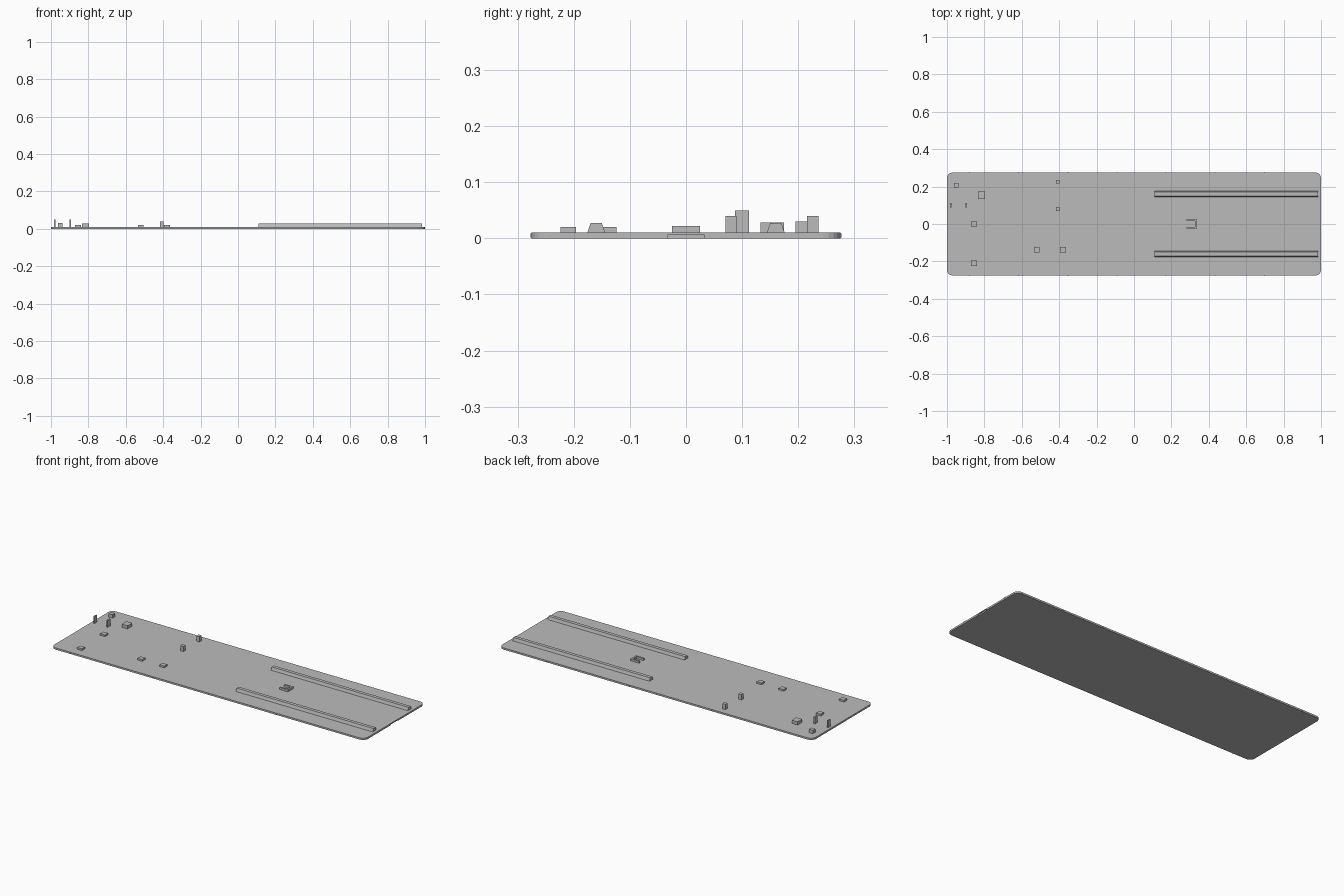
import bpy
import bmesh
from mathutils import Vector

if "Cube" in bpy.data.objects:
    bpy.data.objects.remove(bpy.data.objects["Cube"], do_unlink=True)

grey = bpy.data.materials.new("plain grey")
grey.use_nodes = True
grey.diffuse_color = (0.5, 0.5, 0.5, 1)
grey.node_tree.nodes["Principled BSDF"].inputs["Base Color"].default_value = (0.5, 0.5, 0.5, 1)

DECK = 0.01      # top of the plate
HALF_W = 0.275   # half the plate width


def finish(name, bm):
    bmesh.ops.recalc_face_normals(bm, faces=bm.faces)
    mesh = bpy.data.meshes.new(name)
    bm.to_mesh(mesh)
    bm.free()
    mesh.materials.append(grey)
    obj = bpy.data.objects.new(name, mesh)
    bpy.context.collection.objects.link(obj)
    return obj


def box_mesh(center, size):
    bm = bmesh.new()
    bmesh.ops.create_cube(bm, size=1)
    for v in bm.verts:
        v.co = Vector(center) + v.co * Vector(size)
    return bm


def block(name, x, y, sx, sy, top):
    """Box standing on the deck."""
    return finish(name, box_mesh((x, y, (DECK + top) / 2), (sx, sy, top - DECK)))


def prism(name, outline, direction):
    """Extrude a closed outline along a direction."""
    bm = bmesh.new()
    face = bm.faces.new([bm.verts.new(p) for p in outline])
    result = bmesh.ops.extrude_face_region(bm, geom=[face])
    moved = [g for g in result["geom"] if isinstance(g, bmesh.types.BMVert)]
    bmesh.ops.translate(bm, verts=moved, vec=direction)
    return finish(name, bm)


# Base plate with rounded corners
bm = box_mesh((0, 0, DECK / 2), (2, 2 * HALF_W, DECK))
corners = [e for e in bm.edges if abs(e.verts[0].co.z - e.verts[1].co.z) > DECK / 2]
bmesh.ops.bevel(bm, geom=corners, offset=0.03, segments=5, profile=0.5, affect="EDGES")
plate = finish("base_plate", bm)

# Shallow tapered notch under the left end
notch = prism("notch_cutter",
              [(0.995, -0.034, -0.01), (0.995, 0.034, -0.01),
               (0.995, 0.032, 0.007), (0.995, -0.032, 0.007)], (0.02, 0, 0))
notch.hide_render = True
cut = plate.modifiers.new("end_notch", "BOOLEAN")
cut.operation = "DIFFERENCE"
cut.object = notch
bpy.context.view_layer.objects.active = plate
bpy.ops.object.modifier_apply(modifier=cut.name)
bpy.data.objects.remove(notch, do_unlink=True)

# Small nibs along both long edges
for i in range(7):
    for side in (-1, 1):
        finish(f"edge_nib_{i}_{'back' if side > 0 else 'front'}",
               box_mesh((-0.88 + 0.263 * i, side * HALF_W, DECK / 2), (0.006, 0.004, DECK * 0.8)))

# Long rails with a trapezoid section
for label, y in (("front", -0.16), ("back", 0.16)):
    prism(f"rail_{label}",
          [(0.11, y - 0.016, DECK), (0.11, y + 0.016, DECK),
           (0.11, y + 0.01, 0.027), (0.11, y - 0.01, 0.027)], (0.873, 0, 0))

# U-shaped bracket, open towards the right end
prism("u_bracket",
      [(0.282, -0.025, DECK), (0.336, -0.025, DECK), (0.336, 0.025, DECK), (0.282, 0.025, DECK),
       (0.282, 0.015, DECK), (0.326, 0.015, DECK), (0.326, -0.015, DECK), (0.282, -0.015, DECK)],
      (0, 0, 0.012))

# Low square pads
for i, (x, y) in enumerate([(-0.855, 0), (-0.855, -0.21), (-0.52, -0.138), (-0.38, -0.138)]):
    block(f"low_pad_{i}", x, y, 0.031, 0.028, 0.02)

# Larger blocks near the back right corner
block("large_block", -0.816, 0.154, 0.037, 0.042, 0.028)
block("corner_block", -0.95, 0.207, 0.025, 0.023, 0.03)

# Upright pegs and thin fins
for i, y in enumerate((0.08, 0.226)):
    block(f"peg_{i}", -0.407, y, 0.02, 0.02, 0.04)
for i, x in enumerate((-0.981, -0.898)):
    block(f"fin_{i}", x, 0.1, 0.008, 0.025, 0.05)
